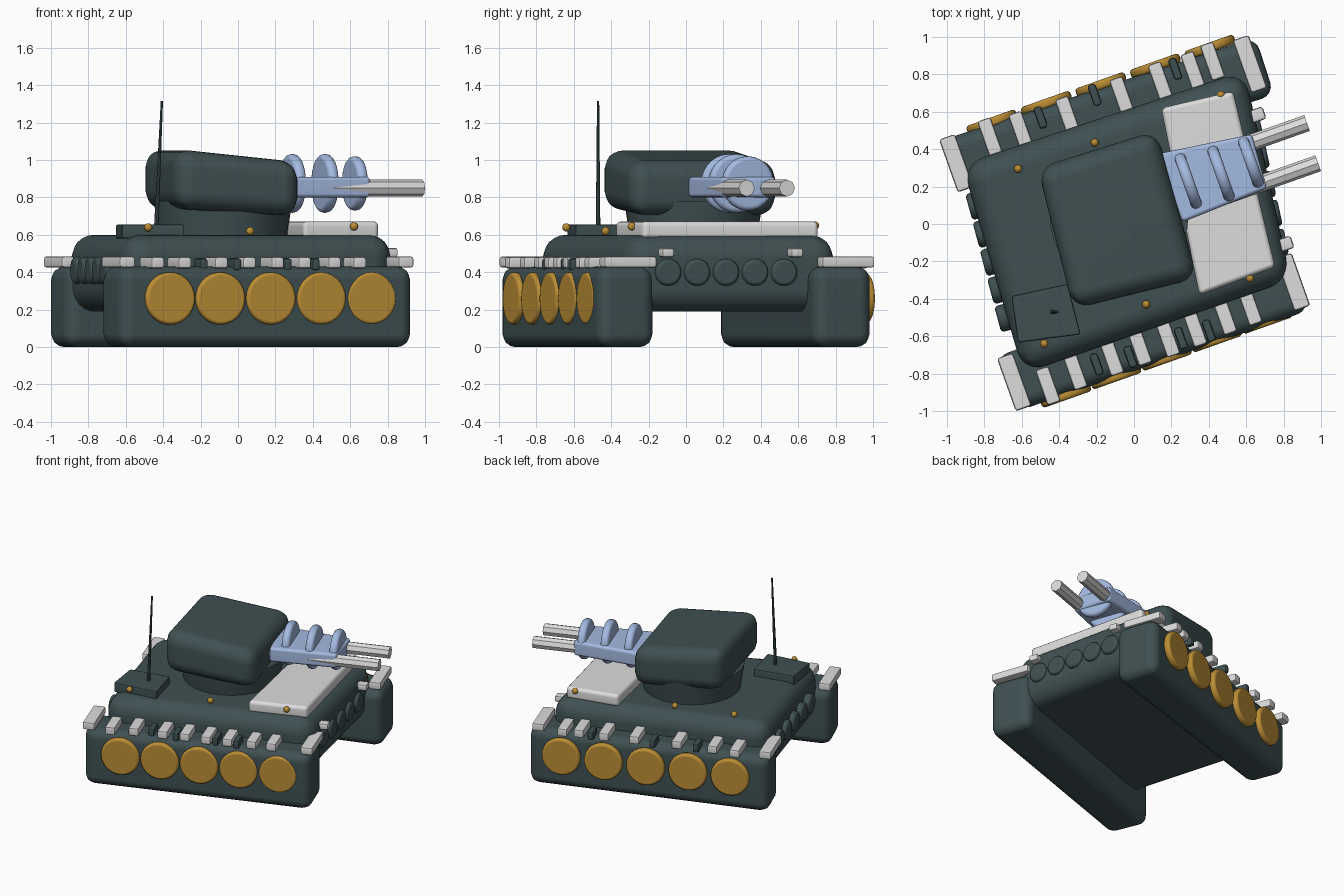
import bpy, bmesh, math
from mathutils import Vector, Matrix

cube = bpy.data.objects.get("Cube")
if cube:
    bpy.data.objects.remove(cube, do_unlink=True)


def material(name, rgb):
    m = bpy.data.materials.new(name)
    m.use_nodes = True
    m.diffuse_color = (*rgb, 1)
    m.node_tree.nodes["Principled BSDF"].inputs["Base Color"].default_value = (*rgb, 1)
    return m


DARK = material("dark_slate", (0.05, 0.08, 0.085))
PALE = material("pale_grey", (0.72, 0.72, 0.72))
GOLD = material("gold", (0.5, 0.27, 0.035))
BLUE = material("light_blue", (0.37, 0.49, 0.75))

HEADING = math.radians(19.5)
AHEAD = Vector((math.cos(HEADING), math.sin(HEADING), 0))
ACROSS = Vector((-AHEAD.y, AHEAD.x, 0))


def finish(bm, name, mat):
    bmesh.ops.recalc_face_normals(bm, faces=bm.faces)
    mesh = bpy.data.meshes.new(name)
    bm.to_mesh(mesh)
    bm.free()
    mesh.materials.append(mat)
    mesh.shade_smooth()
    mesh.set_sharp_from_angle(angle=math.radians(35))
    ob = bpy.data.objects.new(name, mesh)
    bpy.context.collection.objects.link(ob)
    weighted = ob.modifiers.new("even_normals", 'WEIGHTED_NORMAL')
    weighted.keep_sharp = True
    return ob


def slab(name, mat, corners, low, high, bevel, segments=4):
    """Rounded block over a four-cornered plan; low and high may vary by corner."""
    low = low if isinstance(low, tuple) else (low,) * 4
    high = high if isinstance(high, tuple) else (high,) * 4
    bm = bmesh.new()
    bottom = [bm.verts.new((x, y, z)) for (x, y), z in zip(corners, low)]
    top = [bm.verts.new((x, y, z)) for (x, y), z in zip(corners, high)]
    bm.faces.new(bottom)
    bm.faces.new(top)
    for i in range(4):
        j = (i + 1) % 4
        bm.faces.new((bottom[i], bottom[j], top[j], top[i]))
    bmesh.ops.bevel(bm, geom=bm.edges[:], offset=bevel, segments=segments,
                    profile=0.5, affect='EDGES', clamp_overlap=True)
    return finish(bm, name, mat)


def plank(name, mat, x, y, low, high, along, across, bevel=0.015):
    """Small block turned to the heading."""
    c = Vector((x, y, 0))
    a, b = AHEAD * along / 2, ACROSS * across / 2
    return slab(name, mat, [p.xy for p in (c - a - b, c + a - b, c + a + b, c - a + b)],
                low, high, bevel, 2)


def rod(name, mat, start, end, r1, r2, sides=24, bevel=0.0):
    """Cylinder or cone between two points, with optional rounded rims."""
    start, end = Vector(start), Vector(end)
    axis = end - start
    bm = bmesh.new()
    turn = axis.to_track_quat('Z', 'Y').to_matrix().to_4x4()
    bmesh.ops.create_cone(bm, cap_ends=True, segments=sides, radius1=r1, radius2=r2,
                          depth=axis.length,
                          matrix=Matrix.Translation((start + end) / 2) @ turn)
    if bevel:
        rims = [e for e in bm.edges if any(len(f.verts) > 4 for f in e.link_faces)]
        bmesh.ops.bevel(bm, geom=rims, offset=bevel, segments=3, profile=0.5, affect='EDGES')
    return finish(bm, name, mat)


def disc(name, mat, centre, normal, radius, thick, bevel):
    half = Vector(normal).normalized() * thick / 2
    return rod(name, mat, Vector(centre) - half, Vector(centre) + half,
               radius, radius, 28, bevel)


def row(first, last, count):
    a, b = Vector(first), Vector(last)
    return [a.lerp(b, i / (count - 1)) for i in range(count)]


# Hull and track pods
slab("hull", DARK, [(-0.59, -0.80), (0.84, -0.30), (0.59, 0.82), (-0.92, 0.32)],
     0.19, 0.6, 0.12, 6)
slab("near_track_pod", DARK,
     [(-0.62, -1.0), (0.94, -0.46), (0.83, -0.16), (-0.74, -0.71)], 0, 0.43, 0.07)
slab("far_track_pod", DARK,
     [(-0.91, 0.17), (0.75, 0.69), (0.65, 1.0), (-1.02, 0.45)], 0, 0.43, 0.07)

# Wheel covers on the outer pod sides
for p in row((-0.365, -0.915, 0.26), (0.71, -0.52, 0.26), 5):
    disc("near_wheel_cover", GOLD, p, -ACROSS, 0.14, 0.05, 0.018)
for p in row((-0.76, 0.545, 0.26), (0.406, 0.945, 0.26), 5):
    disc("far_wheel_cover", GOLD, p, ACROSS, 0.14, 0.05, 0.018)

# Round ports on the hull ends
for p in row((0.775, -0.1, 0.4), (0.64, 0.52, 0.4), 5):
    disc("front_port", DARK, p, (0.97, 0.21, 0), 0.072, 0.08, 0.02)
for p in row((-0.69, -0.5, 0.41), (-0.845, 0.1, 0.41), 5):
    disc("rear_port", DARK, p, (-0.965, -0.26, 0), 0.072, 0.08, 0.02)

# Track planks along the pod tops
near_planks = [(-0.46, -0.865), (-0.315, -0.785), (-0.12, -0.71), (0.03, -0.655),
               (0.18, -0.61), (0.325, -0.555), (0.485, -0.49), (0.62, -0.44)]
far_planks = [(-0.77, 0.465), (-0.605, 0.5), (-0.355, 0.58), (-0.065, 0.685),
              (0.14, 0.765), (0.315, 0.82), (0.42, 0.87)]
for x, y in near_planks + far_planks:
    plank("track_plank", PALE, x, y, 0.42, 0.482, 0.075, 0.2)
for x, y in [(-0.95, 0.325), (0.62, 0.855), (-0.64, -0.845), (0.85, -0.31)]:
    plank("end_plank", PALE, x, y, 0.425, 0.485, 0.09, 0.3)
for x, y in [(-0.5, 0.57), (-0.21, 0.69), (0.22, 0.83), (-0.2, -0.75),
             (-0.02, -0.71), (0.25, -0.61), (0.4, -0.57)]:
    plank("track_lug", DARK, x, y, 0.41, 0.475, 0.045, 0.12)
for x, y in [(0.65, 0.58), (0.8, -0.11)]:
    plank("bow_block", PALE, x, y, 0.48, 0.53, 0.1, 0.07)

# Deck plate and hatch
slab("deck_plate", PALE, [(0.35, -0.38), (0.755, -0.23), (0.53, 0.71), (0.145, 0.62)],
     0.58, 0.672, 0.025, 3)
slab("rear_hatch", DARK, [(-0.62, -0.635), (-0.285, -0.59), (-0.355, -0.32), (-0.655, -0.385)],
     0.58, 0.655, 0.012, 2)

# Turret on its ring
rod("turret_ring", DARK, (-0.08, 0.04, 0.58), (-0.08, 0.04, 0.78), 0.34, 0.37, 40)
slab("turret", DARK, [(-0.325, -0.455), (0.34, -0.29), (0.12, 0.5), (-0.515, 0.3)],
     (0.74, 0.7, 0.7, 0.74), (1.06, 0.99, 0.99, 1.06), 0.095, 6)

# Gun mount with cooling fins
slab("gun_mount", BLUE, [(0.26, 0.01), (0.71, 0.19), (0.63, 0.48), (0.1, 0.37)],
     0.8, 0.91, 0.02, 3)
for x, y, r in [(0.29, 0.23, 0.157), (0.465, 0.27, 0.157), (0.625, 0.33, 0.145)]:
    disc("cooling_fin", BLUE, (x, y, 0.875), AHEAD, r, 0.06, 0.025)

# Twin barrels
for tip, length in [((0.925, 0.54, 0.85), 0.75), ((0.985, 0.325, 0.85), 0.8)]:
    tip = Vector(tip)
    rod("gun_barrel", PALE, tip - AHEAD * length, tip, 0.045, 0.045, 8)

# Antenna
rod("antenna", DARK, (-0.437, -0.47, 0.64), (-0.407, -0.47, 1.315), 0.012, 0.006, 8)

# Deck bolts
for x, y, z in [(-0.62, 0.295, 0.61), (-0.21, 0.435, 0.62), (0.465, 0.69, 0.65),
                (0.065, -0.43, 0.62), (0.62, -0.29, 0.645), (-0.48, -0.64, 0.64)]:
    bm = bmesh.new()
    bmesh.ops.create_uvsphere(bm, u_segments=12, v_segments=8, radius=0.022,
                              matrix=Matrix.Translation((x, y, z)))
    finish(bm, "deck_bolt", GOLD)
